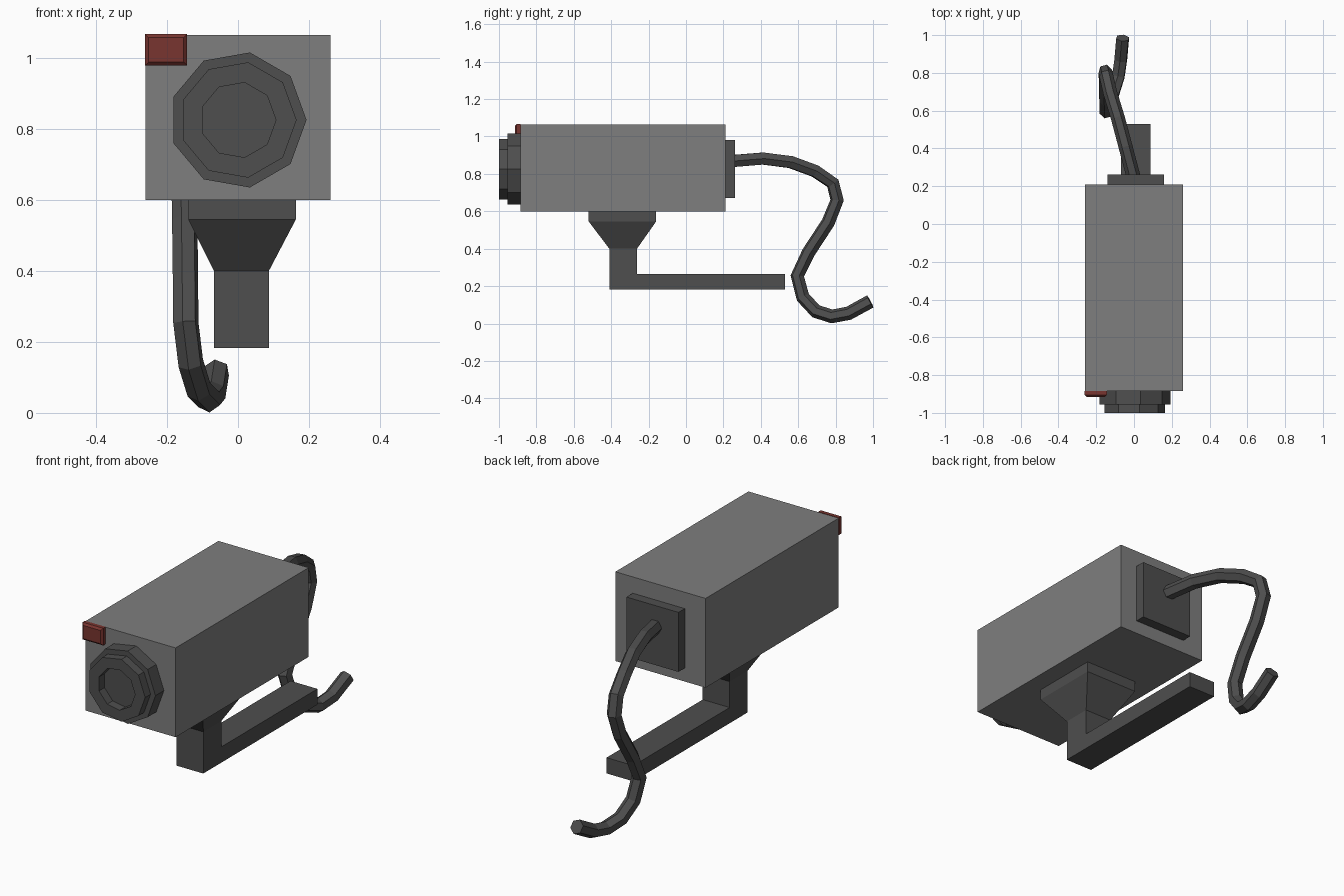
import bpy, bmesh
from math import cos, sin, tau

if "Cube" in bpy.data.objects:
    bpy.data.objects.remove(bpy.data.objects["Cube"], do_unlink=True)


def material(name, r, g, b):
    m = bpy.data.materials.new(name)
    m.use_nodes = True
    m.diffuse_color = (r, g, b, 1)
    m.node_tree.nodes["Principled BSDF"].inputs["Base Color"].default_value = (r, g, b, 1)
    return m


grey = material("housing grey", 0.21, 0.21, 0.21)
dark = material("dark grey", 0.077, 0.077, 0.077)
red = material("indicator red", 0.19, 0.035, 0.029)


def loft(name, rings, mat):
    """Skin a closed solid through rings that have equal point counts."""
    bm = bmesh.new()
    loops = [[bm.verts.new(p) for p in ring] for ring in rings]
    n = len(loops[0])
    for a, b in zip(loops, loops[1:]):
        for i in range(n):
            j = (i + 1) % n
            bm.faces.new((a[i], a[j], b[j], b[i]))
    bm.faces.new(loops[0][::-1])
    bm.faces.new(loops[-1])
    bmesh.ops.recalc_face_normals(bm, faces=bm.faces)
    me = bpy.data.meshes.new(name)
    bm.to_mesh(me)
    bm.free()
    me.materials.append(mat)
    ob = bpy.data.objects.new(name, me)
    bpy.context.collection.objects.link(ob)
    return ob


def rect_z(x0, x1, y0, y1, z):
    return [(x0, y0, z), (x1, y0, z), (x1, y1, z), (x0, y1, z)]


def rect_y(x0, x1, z0, z1, y):
    return [(x0, y, z0), (x1, y, z0), (x1, y, z1), (x0, y, z1)]


def nonagon(radius, y):
    return [(radius * cos(tau * i / 9), y, 0.825 + radius * sin(tau * i / 9)) for i in range(9)]


# Housing and rear connector plate
loft("housing", [rect_y(-0.26, 0.26, 0.6, 1.065, y) for y in (-0.885, 0.21)], grey)
loft("rear_plate", [rect_y(-0.14, 0.16, 0.67, 0.98, y) for y in (0.21, 0.262)], dark)

# Stepped lens with a recessed centre
loft("lens", [nonagon(r, y) for r, y in
              ((0.193, -0.885), (0.193, -0.955), (0.165, -0.955),
               (0.165, -1.0), (0.107, -1.0), (0.107, -0.955))], dark)

# Indicator lamp, slightly tapered to the front
loft("indicator_lamp", [rect_y(-0.262, -0.143, 0.978, 1.067, -0.885),
                        rect_y(-0.262, -0.143, 0.978, 1.067, -0.905),
                        rect_y(-0.252, -0.153, 0.988, 1.057, -0.915)], red)

# Mount: flared head, neck and rearward arm
neck = (-0.068, 0.087, -0.41, -0.262)
loft("mount_neck", [rect_z(-0.14, 0.163, -0.52, -0.16, 0.6),
                    rect_z(-0.14, 0.163, -0.52, -0.16, 0.545),
                    rect_z(*neck, 0.4), rect_z(*neck, 0.265)], dark)
loft("mount_arm", [rect_y(-0.068, 0.087, 0.183, 0.265, y) for y in (-0.41, 0.53)], dark)

# Hanging cable: six-sided tube along a path
path = [(0.0, 0.24, 0.868), (-0.045, 0.41, 0.882), (-0.085, 0.56, 0.863),
        (-0.125, 0.69, 0.815), (-0.147, 0.785, 0.75), (-0.152, 0.808, 0.66),
        (-0.15, 0.76, 0.54), (-0.148, 0.655, 0.38), (-0.147, 0.595, 0.255),
        (-0.133, 0.625, 0.14), (-0.11, 0.695, 0.065), (-0.083, 0.78, 0.038),
        (-0.07, 0.87, 0.055), (-0.06, 0.985, 0.118)]
curve = bpy.data.curves.new("cable", "CURVE")
curve.dimensions = "3D"
curve.bevel_depth = 0.037
curve.bevel_resolution = 1
curve.use_fill_caps = True
spline = curve.splines.new("POLY")
spline.points.add(len(path) - 1)
for point, co in zip(spline.points, path):
    point.co = (*co, 1)
spline.use_smooth = False
curve.materials.append(dark)
cable = bpy.data.objects.new("cable", curve)
bpy.context.collection.objects.link(cable)
bpy.context.view_layer.objects.active = cable
cable.select_set(True)
bpy.ops.object.convert(target="MESH")
bpy.ops.object.shade_flat()
